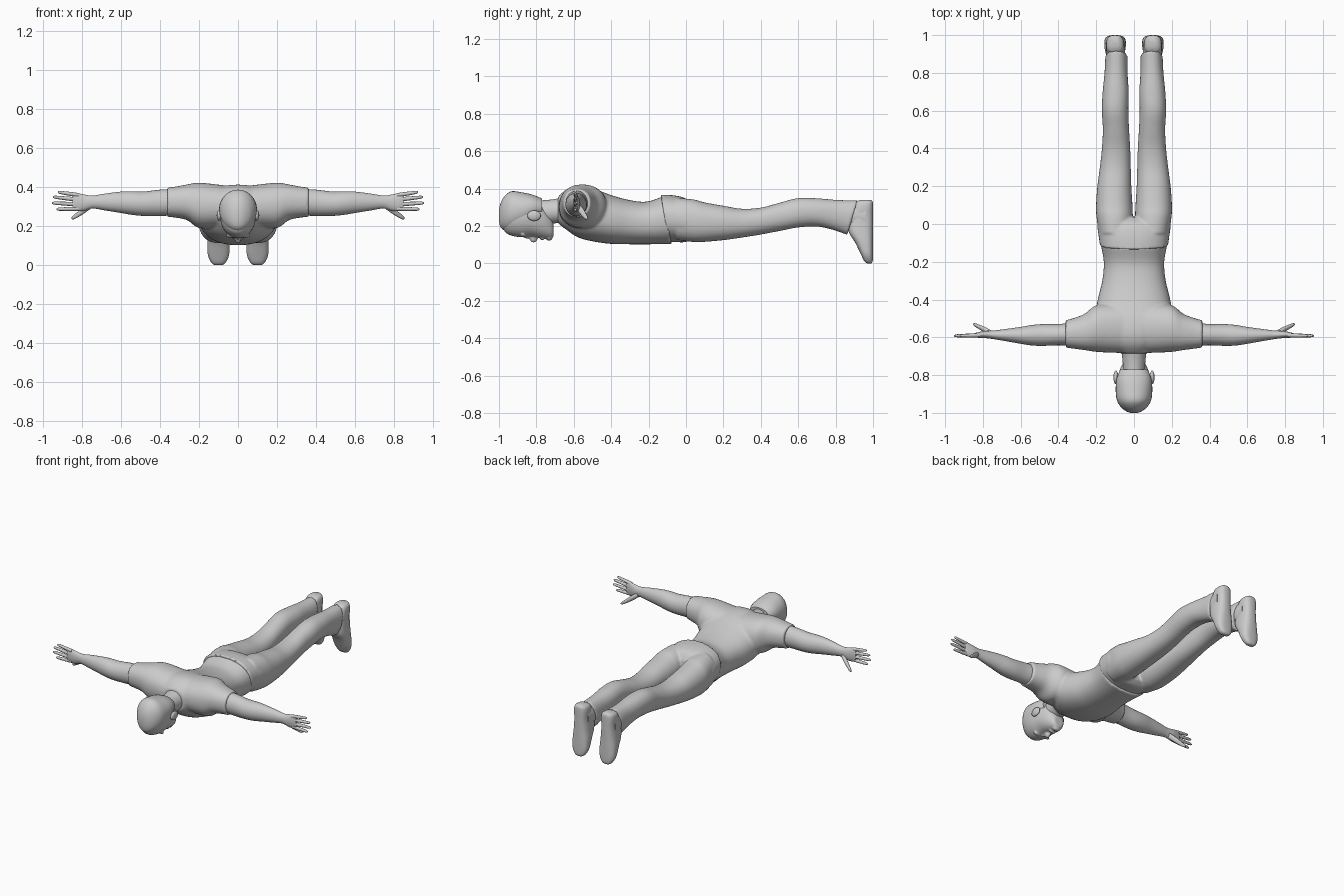
import bpy, bmesh, math
from mathutils import Vector, Matrix


def catmull(p0, p1, p2, p3, t):
    return [0.5 * (2 * b + (c - a) * t + (2 * a - 5 * b + 4 * c - d) * t * t
                   + (3 * b - a - 3 * c + d) * t ** 3)
            for a, b, c, d in zip(p0, p1, p2, p3)]


def loft(bm, axis, secs, n=28, power=2.0, sub=4):
    """Sections: (position, a0, a1, b0, b1, tilt) along an axis; a, b = other two axes in order."""
    secs = [tuple(s) + (0,) * (6 - len(s)) for s in secs]
    rows = []
    for i in range(len(secs) - 1):
        p = [secs[max(i - 1, 0)], secs[i], secs[i + 1], secs[min(i + 2, len(secs) - 1)]]
        rows += [catmull(*p, k / sub) for k in range(sub)]
    rows.append(secs[-1])
    rings = []
    for t, a0, a1, b0, b1, tilt in rows:
        ring = []
        for k in range(n):
            ang = 2 * math.pi * k / n
            c, s = math.cos(ang), math.sin(ang)
            c = math.copysign(abs(c) ** (2 / power), c)
            s = math.copysign(abs(s) ** (2 / power), s)
            a, b = (a0 + a1) / 2 + c * (a1 - a0) / 2, (b0 + b1) / 2 + s * (b1 - b0) / 2
            q = t + tilt * s
            ring.append(bm.verts.new({'x': (q, a, b), 'y': (a, q, b), 'z': (a, b, q)}[axis]))
        rings.append(ring)
    for r, s in zip(rings, rings[1:]):
        for k in range(n):
            bm.faces.new((r[k], r[(k + 1) % n], s[(k + 1) % n], s[k]))
    bm.faces.new(rings[0])
    bm.faces.new(rings[-1])


def ball(bm, c, r):
    m = Matrix.Translation(Vector(c)) @ Matrix.Diagonal((*r, 1))
    bmesh.ops.create_uvsphere(bm, u_segments=20, v_segments=12, radius=1, matrix=m)


def make(name, bm, mirror=False, voxel=0, smooth=4):
    bmesh.ops.recalc_face_normals(bm, faces=bm.faces)
    me = bpy.data.meshes.new(name)
    bm.to_mesh(me)
    bm.free()
    ob = bpy.data.objects.new(name, me)
    bpy.context.collection.objects.link(ob)
    bpy.ops.object.select_all(action='DESELECT')
    ob.select_set(True)
    bpy.context.view_layer.objects.active = ob
    bpy.ops.object.shade_smooth_by_angle(angle=math.radians(50))
    if mirror:
        ob.modifiers.new("mirror", 'MIRROR').use_mirror_merge = False
    if voxel:
        rm = ob.modifiers.new("blend", 'REMESH')
        rm.mode, rm.voxel_size, rm.use_smooth_shade = 'VOXEL', voxel, True
        sm = ob.modifiers.new("soften", 'SMOOTH')
        sm.factor, sm.iterations = 0.5, smooth
    return ob


# shirt: body barrel plus one span from sleeve to sleeve
bm = bmesh.new()
loft(bm, 'y', [(y, -w, w, a, b, t) for y, w, a, b, t in [
    (-.685, .075, .215, .355, 0), (-.64, .13, .18, .395, 0), (-.58, .175, .14, .412, 0),
    (-.5, .205, .118, .402, 0), (-.4, .192, .104, .365, 0), (-.3, .168, .102, .338, 0),
    (-.2, .16, .102, .33, -.01), (-.1, .178, .102, .358, -.025)]], n=40, power=2.3)
half = [(.1, -.682, -.42, .19, .412), (.2, -.677, -.43, .19, .422), (.26, -.668, -.475, .23, .413),
        (.32, -.66, -.498, .243, .402), (.362, -.655, -.51, .247, .397)]
loft(bm, 'x', [(-s[0],) + s[1:] for s in reversed(half)]
     + [(0, -.682, -.42, .19, .402)] + half, n=36, power=2.2)
make("shirt", bm, voxel=.008, smooth=5)

# trousers: hips plus two legs
bm = bmesh.new()
loft(bm, 'y', [(-.115, -.18, .18, .116, .367, -.02), (-.05, -.189, .189, .113, .363, -.01),
               (0, -.195, .195, .115, .345), (.035, -.18, .18, .14, .30)], n=40, power=2.3)
for s in (1, -1):
    loft(bm, 'y', [(y, s * a, s * b, c, d, t) for y, a, b, c, d, t in [
        (-.05, .01, .185, .125, .35, 0), (.04, .006, .199, .114, .342, 0), (.1, .008, .201, .115, .326, 0),
        (.2, .014, .194, .124, .308, 0), (.3, .017, .181, .138, .292, 0), (.4, .02, .17, .154, .298, 0),
        (.5, .026, .165, .173, .324, 0), (.6, .03, .17, .192, .349, 0), (.7, .028, .166, .197, .348, 0),
        (.8, .034, .156, .178, .339, .01), (.89, .034, .152, .152, .337, .028)]], n=32, power=2.2)
make("trousers", bm, voxel=.007, smooth=4)

# shoes with flat soles facing +y, and ankles
bm = bmesh.new()
loft(bm, 'z', [(z, .1 - w, .1 + w, y, e) for z, w, y, e in [
    (.0, .018, .968, .99), (.012, .036, .953, .998), (.05, .054, .934, 1), (.11, .057, .905, 1),
    (.17, .053, .87, 1), (.24, .047, .872, 1), (.3, .047, .895, 1), (.328, .04, .91, .998),
    (.34, .022, .935, .99)]], n=32, power=2.7)
make("shoe", bm, mirror=True)
bm = bmesh.new()
loft(bm, 'y', [(.84, .045, .145, .19, .325), (.9, .046, .146, .18, .325), (.96, .05, .15, .17, .33)])
make("ankle", bm, mirror=True)

# arms, palms, thumbs and fingers
bm = bmesh.new()
loft(bm, 'x', [(.33, -.645, -.522, .254, .39), (.4, -.642, -.53, .252, .386), (.48, -.645, -.53, .252, .377),
               (.54, -.643, -.535, .257, .378), (.6, -.634, -.545, .267, .376), (.68, -.62, -.556, .28, .366),
               (.745, -.609, -.564, .29, .356), (.79, -.604, -.566, .278, .362),
               (.83, -.602, -.574, .277, .37), (.848, -.598, -.58, .285, .364)], n=28)
for z0, z1, tip in [(.358, .374, .922), (.335, .349, .948), (.311, .318, .953), (.289, .286, .93)]:
    secs = []
    for f, r in [(0, .0105), (.35, .0105), (.7, .009), (.93, .0075), (1, .003)]:
        x, z, y = .815 + (tip - .815) * f, z0 + (z1 - z0) * f, -.589 - .003 * f
        secs.append((x, y - r, y + r, z - r, z + r))
    loft(bm, 'x', secs, n=12, sub=2)
loft(bm, 'x', [(x, y - r, y + r, z - r * 1.2, z + r * 1.2) for x, y, z, r in [
    (.755, -.578, .305, .014), (.79, -.56, .281, .015), (.82, -.545, .259, .012),
    (.842, -.534, .245, .009), (.853, -.53, .239, .003)]], n=12, sub=3)
make("arm_and_hand", bm, mirror=True)

# neck
bm = bmesh.new()
loft(bm, 'y', [(-.8, -.055, .055, .21, .335), (-.73, -.06, .06, .212, .34),
               (-.68, -.066, .066, .215, .348), (-.62, -.08, .08, .21, .36)])
make("neck", bm)

# head with face looking down
bm = bmesh.new()
loft(bm, 'y', [(y, -w, w, a, b) for y, w, a, b in [
    (-.985, .03, .2, .3), (-.965, .06, .165, .345), (-.93, .082, .147, .368), (-.88, .091, .14, .37),
    (-.83, .089, .142, .36), (-.79, .081, .137, .342), (-.75, .066, .132, .305),
    (-.72, .047, .132, .255), (-.708, .03, .145, .21)]], n=32, power=2.1)
ball(bm, (0, -.815, .137), (.016, .022, .026))
ball(bm, (0, -.838, .144), (.011, .03, .014))
ball(bm, (0, -.768, .134), (.026, .011, .011))
ball(bm, (0, -.732, .14), (.028, .019, .019))
for s in (1, -1):
    ball(bm, (s * .036, -.872, .152), (.026, .01, .012))
make("head", bm, voxel=.005, smooth=3)

# ears
bm = bmesh.new()
ball(bm, (.096, -.812, .255), (.013, .036, .028))
make("ear", bm, mirror=True)

# hair cap
bm = bmesh.new()
loft(bm, 'y', [(y, -w, w, a, b) for y, w, a, b in [
    (-1, .02, .225, .285), (-.992, .04, .195, .32), (-.972, .067, .177, .357), (-.935, .09, .172, .385),
    (-.88, .097, .19, .38), (-.82, .092, .23, .367), (-.77, .073, .25, .347)]], n=32, power=2.1)
make("hair", bm)
